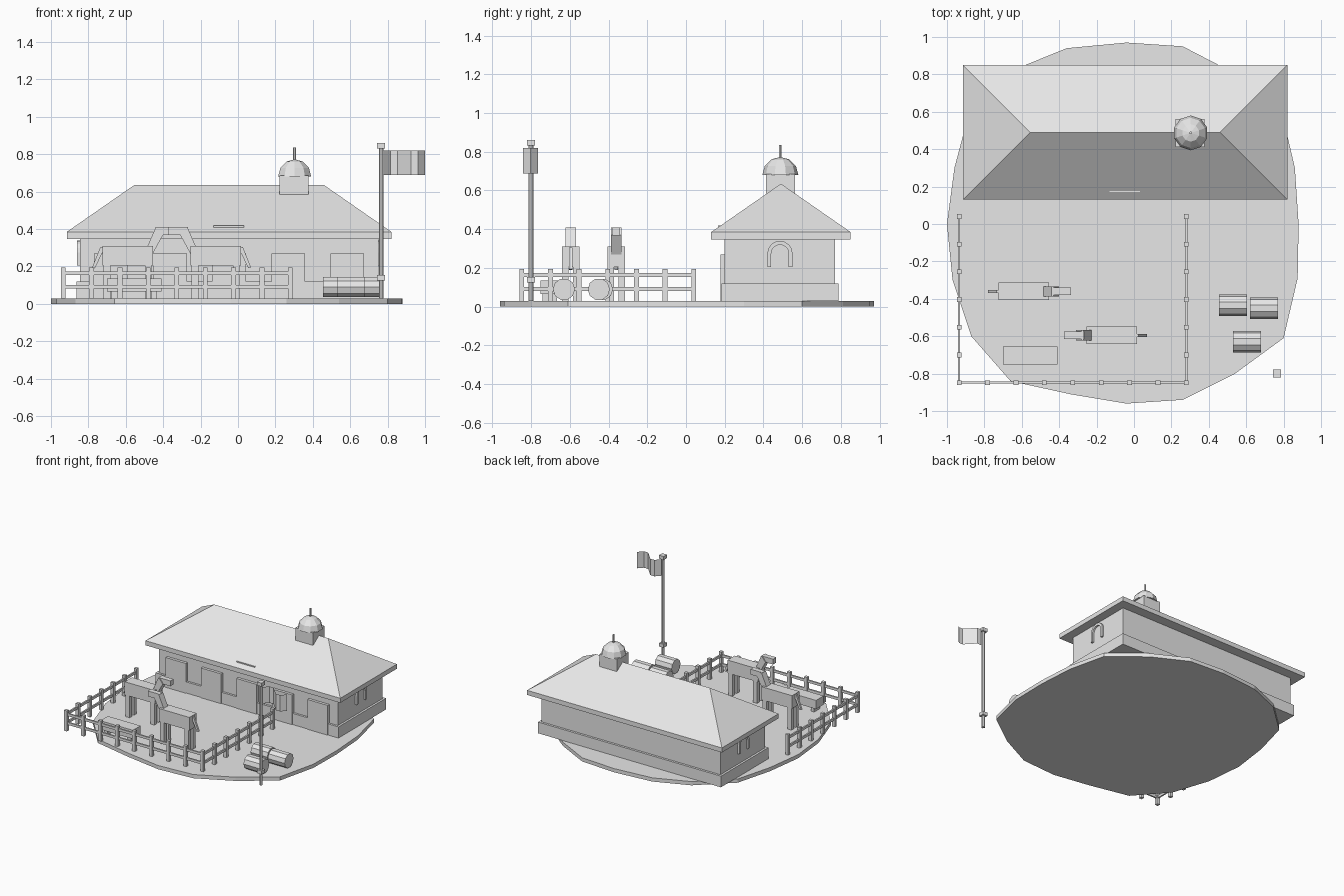
import bpy, bmesh, math
from mathutils import Matrix

if "Cube" in bpy.data.objects:
    bpy.data.objects.remove(bpy.data.objects["Cube"])

grey = bpy.data.materials.new("plain grey")
grey.diffuse_color = (0.8, 0.8, 0.8, 1)
grey.use_nodes = True
grey.node_tree.nodes["Principled BSDF"].inputs["Base Color"].default_value = grey.diffuse_color


def finish(name, bm, closed=True):
    if closed:
        bmesh.ops.recalc_face_normals(bm, faces=bm.faces)
    me = bpy.data.meshes.new(name)
    bm.to_mesh(me)
    bm.free()
    me.materials.append(grey)
    ob = bpy.data.objects.new(name, me)
    bpy.context.collection.objects.link(ob)
    return ob


def box(name, x0, x1, y0, y1, z0, z1):
    bm = bmesh.new()
    m = Matrix.Translation(((x0 + x1) / 2, (y0 + y1) / 2, (z0 + z1) / 2))
    bmesh.ops.create_cube(bm, size=1, matrix=m @ Matrix.Diagonal((x1 - x0, y1 - y0, z1 - z0, 1)))
    return finish(name, bm)


def prism(name, pts, axis, a, b):
    """Extrude a flat outline along an axis from a to b."""
    place = {'X': lambda p, t: (t, p[0], p[1]),
             'Y': lambda p, t: (p[0], t, p[1]),
             'Z': lambda p, t: (p[0], p[1], t)}[axis]
    bm = bmesh.new()
    f = bm.faces.new([bm.verts.new(place(p, a)) for p in pts])
    r = bmesh.ops.extrude_face_region(bm, geom=[f])
    d = place((0, 0), b - a)
    bmesh.ops.translate(bm, vec=d, verts=[v for v in r['geom'] if isinstance(v, bmesh.types.BMVert)])
    return finish(name, bm)


def ngon(cx, cy, r, n, turn=0.0):
    return [(cx + r * math.cos(2 * math.pi * (i + turn) / n),
             cy + r * math.sin(2 * math.pi * (i + turn) / n)) for i in range(n)]


# Ground: irregular 20-sided slab
prism("ground", [(.88, 0), (.86, .3), (.79, .6), (.53, .81), (.26, .95), (-.04, .97), (-.36, .94),
                 (-.63, .83), (-.88, .6), (-.96, .3), (-1, 0), (-.97, -.3), (-.87, -.6), (-.66, -.84),
                 (-.34, -.91), (-.04, -.96), (.26, -.94), (.54, -.80), (.80, -.61), (.875, -.29)],
      'Z', 0, .03)

# Stable walls and plinth
CX, CY = -.048, .485
box("plinth", CX - .815, CX + .815, .183, .788, .03, .12)
box("walls", CX - .798, CX + .798, .2, .77, .03, .35)

# Hipped roof with a flat eave band
box("eave", -.915, .82, .13, .85, .348, .385)
bm = bmesh.new()
e = [bm.verts.new(p) for p in ((-.915, .13, .385), (.82, .13, .385), (.82, .85, .385), (-.915, .85, .385))]
r0, r1 = bm.verts.new((-.555, .49, .635)), bm.verts.new((.46, .49, .635))
for f in ((e[0], e[1], r1, r0), (e[1], e[2], r1), (e[2], e[3], r0, r1), (e[3], e[0], r0), e[::-1]):
    bm.faces.new(f)
finish("hip_roof", bm)
box("roof_plate", -.13, .033, .165, .182, .402, .418)

# Five stall doors along the front
for i in range(5):
    x = CX + (i - 2) * .316
    box("stall_door", x - .09, x + .09, .178, .21, .03, .27)

# Arched frames on both end walls
arc = [math.pi * i / 8 for i in range(9)]
outline = [(CY + .065, .205)] + [(CY + .065 * math.cos(t), .275 + .065 * math.sin(t)) for t in arc]
outline += [(CY - .065, .205), (CY - .045, .205)]
outline += [(CY - .045 * math.cos(t), .275 + .045 * math.sin(t)) for t in arc] + [(CY + .045, .205)]
for s in (-1, 1):
    prism("arch_frame", outline, 'X', CX + s * .79, CX + s * .812)

# Cupola: box, ten-sided dome and spike
box("cupola_base", .222, .378, .412, .562, .585, .685)
bm = bmesh.new()
bmesh.ops.create_uvsphere(bm, u_segments=10, v_segments=6, radius=.093,
                          matrix=Matrix.Translation((.303, .487, .68)))
bmesh.ops.bisect_plane(bm, geom=bm.verts[:] + bm.edges[:] + bm.faces[:], plane_co=(0, 0, .68),
                       plane_no=(0, 0, 1), clear_inner=True)
bmesh.ops.holes_fill(bm, edges=[ed for ed in bm.edges if ed.is_boundary], sides=0)
finish("cupola_dome", bm)
prism("cupola_spike", ngon(.303, .487, .008, 6), 'Z', .76, .835)

# Paddock fence on three sides
XL, XR, YF, YB = -.935, .28, -.848, .04
posts = [(XL + (XR - XL) * i / 8, YF) for i in range(9)]
posts += [(x, YF + (YB - YF) * i / 6) for x in (XL, XR) for i in range(1, 7)]
for x, y in posts:
    box("fence_post", x - .0125, x + .0125, y - .0125, y + .0125, .03, .195)
for z in (.082, .153):
    box("front_rail", XL, XR, YF - .006, YF + .006, z, z + .02)
    for x in (XL, XR):
        box("side_rail", x - .006, x + .006, YF, YB, z, z + .02)


# Horses: s is the facing direction along x
def horse(cx, cy, s):
    def part(name, pts, half, dy=0.0):
        prism(name, [(cx + s * x, z) for x, z in pts], 'Y', cy + dy - half, cy + dy + half)

    def rect(x0, x1, z0, z1):
        return [(x0, z0), (x1, z0), (x1, z1), (x0, z1)]
    part("horse_body", rect(-.135, .135, .205, .31), .046)
    part("horse_neck", [(.085, .26), (.13, .26), (.19, .37), (.16, .409), (.15, .409)], .027)
    part("horse_head", rect(.148, .253, .367, .41), .02)
    part("horse_tail", [(-.13, .305), (-.145, .305), (-.19, .195), (-.175, .19), (-.13, .285)], .008)
    for x in (-.11, .11):
        for dy in (-.028, .028):
            part("horse_leg", rect(x - .018, x + .018, .03, .21), .016, dy)


horse(-.59, -.36, 1)
horse(-.12, -.595, -1)

# Feeding trough on two feet
box("trough", -.70, -.41, -.752, -.655, .065, .135)
for x in (-.66, -.45):
    box("trough_foot", x - .015, x + .015, -.74, -.667, .03, .07)

# Round hay bales
for x, y in ((.53, -.434), (.695, -.45), (.605, -.63)):
    prism("hay_bale", ngon(y, .09, .057, 10), 'X', x - .075, x + .075)

# Flagpole with collar, cap and a waving single-sheet flag
PX, PY = .765, -.80
prism("flagpole", ngon(PX, PY, .013, 8, .5), 'Z', .03, .84)
for z in (.125, .832):
    box("pole_collar", PX - .021, PX + .021, PY - .021, PY + .021, z, z + .028)
bm = bmesh.new()
cols = []
for i in range(7):
    x, y = .778 + .222 * i / 6, PY - .002 + .045 * math.sin(2 * math.pi * i / 6)
    cols.append((bm.verts.new((x, y, .688)), bm.verts.new((x, y, .82))))
for a, b in zip(cols, cols[1:]):
    bm.faces.new((a[0], b[0], b[1], a[1]))
finish("flag", bm, closed=False)
